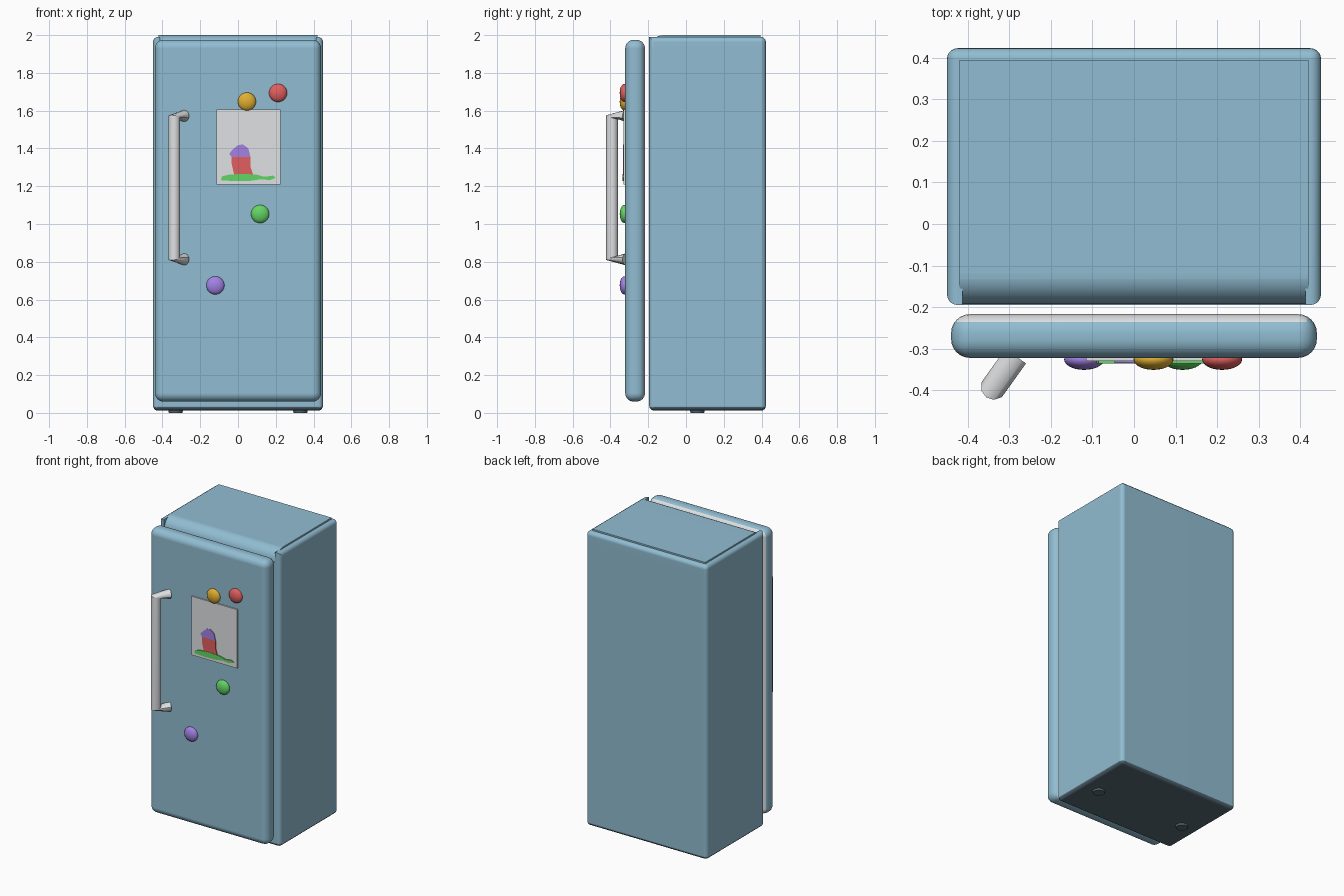
import bpy
import bmesh
from math import cos, sin, pi, radians
from mathutils import Vector, Matrix

old = bpy.data.objects.get("Cube")
if old:
    bpy.data.objects.remove(old, do_unlink=True)


def material(name, r, g, b):
    # sRGB bytes to linear
    lin = [((c / 255 + 0.055) / 1.055) ** 2.4 for c in (r, g, b)] + [1.0]
    m = bpy.data.materials.new(name)
    m.use_nodes = True
    m.diffuse_color = lin
    m.node_tree.nodes["Principled BSDF"].inputs["Base Color"].default_value = lin
    return m


BLUE = material("enamel blue", 145, 189, 210)
DARK = material("dark base", 86, 106, 118)
WHITE = material("off white", 224, 225, 227)
RED = material("red", 225, 95, 95)
YELLOW = material("yellow", 225, 175, 50)
GREEN = material("green", 100, 213, 100)
PURPLE = material("purple", 162, 130, 228)


def finish(name, bm, *mats, angle=35):
    bmesh.ops.recalc_face_normals(bm, faces=bm.faces[:])
    me = bpy.data.meshes.new(name)
    bm.to_mesh(me)
    bm.free()
    ob = bpy.data.objects.new(name, me)
    bpy.context.collection.objects.link(ob)
    for m in mats:
        me.materials.append(m)
    bpy.ops.object.select_all(action='DESELECT')
    ob.select_set(True)
    bpy.context.view_layer.objects.active = ob
    bpy.ops.object.shade_smooth_by_angle(angle=radians(angle))
    # Keeps the large panels flat beside their rounded edges
    mod = ob.modifiers.new("flat_panels", 'WEIGHTED_NORMAL')
    mod.keep_sharp = True


def prism(points, axis, lo, hi):
    """Extrude a flat outline along z, or along y for (x, z) outlines."""
    bm = bmesh.new()
    place = (lambda p, d: (p[0], p[1], d)) if axis == 'z' else (lambda p, d: (p[0], d, p[1]))
    face = bm.faces.new([bm.verts.new(place(p, lo)) for p in points])
    new = bmesh.ops.extrude_face_region(bm, geom=[face])["geom"]
    shift = Vector(place((0, 0), hi - lo))
    bmesh.ops.translate(bm, vec=shift, verts=[v for v in new if isinstance(v, bmesh.types.BMVert)])
    bmesh.ops.recalc_face_normals(bm, faces=bm.faces[:])
    return bm


def rect(x0, x1, y0, y1):
    return [(x0, y0), (x1, y0), (x1, y1), (x0, y1)]


def bevel(bm, width, segments, rule=lambda a, b: True):
    edges = [e for e in bm.edges if rule(e.verts[0].co, e.verts[1].co)]
    bmesh.ops.bevel(bm, geom=edges, offset=width, segments=segments,
                    affect='EDGES', profile=0.5, clamp_overlap=True)


# Cabinet body, rounded everywhere but where the top rim sits on it, dark underneath
bm = prism(rect(-0.45, 0.45, -0.195, 0.423), 'z', 0.012, 1.92)
bevel(bm, 0.026, 5, lambda a, b: min(a.z, b.z) < 1)
bmesh.ops.recalc_face_normals(bm, faces=bm.faces[:])
for f in bm.faces:
    f.material_index = int(f.normal.z < -0.25)
finish("cabinet", bm, BLUE, DARK)

# Raised rim around the sides and back of the top
outline = [(-0.45, -0.195), (-0.45, 0.423), (0.45, 0.423), (0.45, -0.195),
           (0.413, -0.195), (0.413, 0.385), (-0.413, 0.385), (-0.413, -0.195)]
bm = prism(outline, 'z', 1.92, 1.99)


def on_outside(v):
    return abs(v.x) > 0.44


bevel(bm, 0.026, 5, lambda a, b: max(a.z, b.z) > 1.95 and on_outside(a) and on_outside(b))
finish("top_rim", bm, BLUE)

# Top panel rolling down at the front, with eased sides and back
bm = prism(rect(-0.42, 0.42, -0.193, 0.395), 'z', 1.9, 2.0)
bevel(bm, 0.075, 8, lambda a, b: min(a.z, b.z) > 1.95 and max(a.y, b.y) < 0)
bevel(bm, 0.014, 2, lambda a, b: min(a.z, b.z) > 1.99 and max(a.y, b.y) > 0.3)
finish("top_panel", bm, BLUE)

# Round feet
for side, label in ((1, "left"), (-1, "right")):
    bm = bmesh.new()
    bmesh.ops.create_cone(bm, cap_ends=True, segments=20, radius1=0.036, radius2=0.042,
                          depth=0.03, matrix=Matrix.Translation((side * 0.33, 0.06, 0.015)))
    finish(label + "_foot", bm, DARK)

# Door with a white seal at the back, hidden by enamel on the hinge side
bm = prism(rect(-0.44, 0.44, -0.322, -0.217), 'z', 0.06, 1.975)
bevel(bm, 0.045, 6)
bmesh.ops.bisect_plane(bm, geom=bm.verts[:] + bm.edges[:] + bm.faces[:],
                       plane_co=(0, -0.236, 0), plane_no=(0, 1, 0))
bmesh.ops.recalc_face_normals(bm, faces=bm.faces[:])
for f in bm.faces:
    f.material_index = int(f.calc_center_median().y > -0.236 and f.normal.x < 0.5)
finish("door", bm, BLUE, WHITE)

# Handle: one tube, mitred into flared brackets that run diagonally to the door
SIDES = 10
out = Vector((-0.58, -0.81, 0)).normalized()
across = Vector((-out.y, out.x, 0))
up = Vector((0, 0, 1))
grip = Vector((-0.337, -0.391, 0))
root = grip - out * 0.09


def ring(centre, u, v):
    return [centre + u * cos(2 * pi * i / SIDES) + v * sin(2 * pi * i / SIDES)
            for i in range(SIDES)]


side = across * 0.032
rings = [ring(root + up * 1.572, up * 0.032, side),
         ring(grip + up * 1.567, out * 0.032 + up * 0.01, side),
         ring(grip + up * 0.818, out * 0.032 - up * 0.01, side),
         ring(root + up * 0.813, up * -0.032, side)]
bm = bmesh.new()
loops = [[bm.verts.new(p) for p in r] for r in rings]
for a, b in zip(loops, loops[1:]):
    for i in range(SIDES):
        j = (i + 1) % SIDES
        bm.faces.new((a[i], a[j], b[j], b[i]))
bm.faces.new(loops[0])
bm.faces.new(loops[-1])
finish("handle", bm, WHITE, angle=50)

# Button magnets
for name, x, z, mat in (("yellow_magnet", 0.047, 1.648, YELLOW),
                        ("red_magnet", 0.212, 1.694, RED),
                        ("green_magnet", 0.117, 1.053, GREEN),
                        ("purple_magnet", -0.12, 0.675, PURPLE)):
    bm = bmesh.new()
    bmesh.ops.create_uvsphere(bm, u_segments=28, v_segments=14, radius=0.048)
    bmesh.ops.scale(bm, vec=(1, 1, 0.52), verts=bm.verts)
    bmesh.ops.rotate(bm, matrix=Matrix.Rotation(pi / 2, 3, 'X'), verts=bm.verts)
    bmesh.ops.translate(bm, vec=(x, -0.326, z), verts=bm.verts)
    finish(name, bm, mat)

# Pinned paper with a painted scene
finish("paper", prism(rect(-0.115, 0.225, 1.21, 1.605), 'y', -0.33, -0.321), WHITE)
grass = [(-0.09, 1.232), (-0.02, 1.227), (0.07, 1.229), (0.12, 1.237), (0.17, 1.232),
         (0.2, 1.245), (0.185, 1.256), (0.14, 1.25), (0.1, 1.261), (0.03, 1.266),
         (-0.05, 1.261), (-0.085, 1.252)]
trunk = [(-0.035, 1.355), (-0.033, 1.315), (-0.02, 1.26), (0.08, 1.26),
         (0.066, 1.305), (0.066, 1.355)]
crown = [(-0.035, 1.355), (-0.047, 1.373), (-0.025, 1.397), (0.0, 1.417),
         (0.025, 1.422), (0.055, 1.4), (0.066, 1.355)]
for name, shape, mat, front in (("painted_grass", grass, GREEN, -0.336),
                                ("painted_trunk", trunk, RED, -0.334),
                                ("painted_crown", crown, PURPLE, -0.334)):
    finish(name, prism(shape, 'y', front, -0.328), mat)
